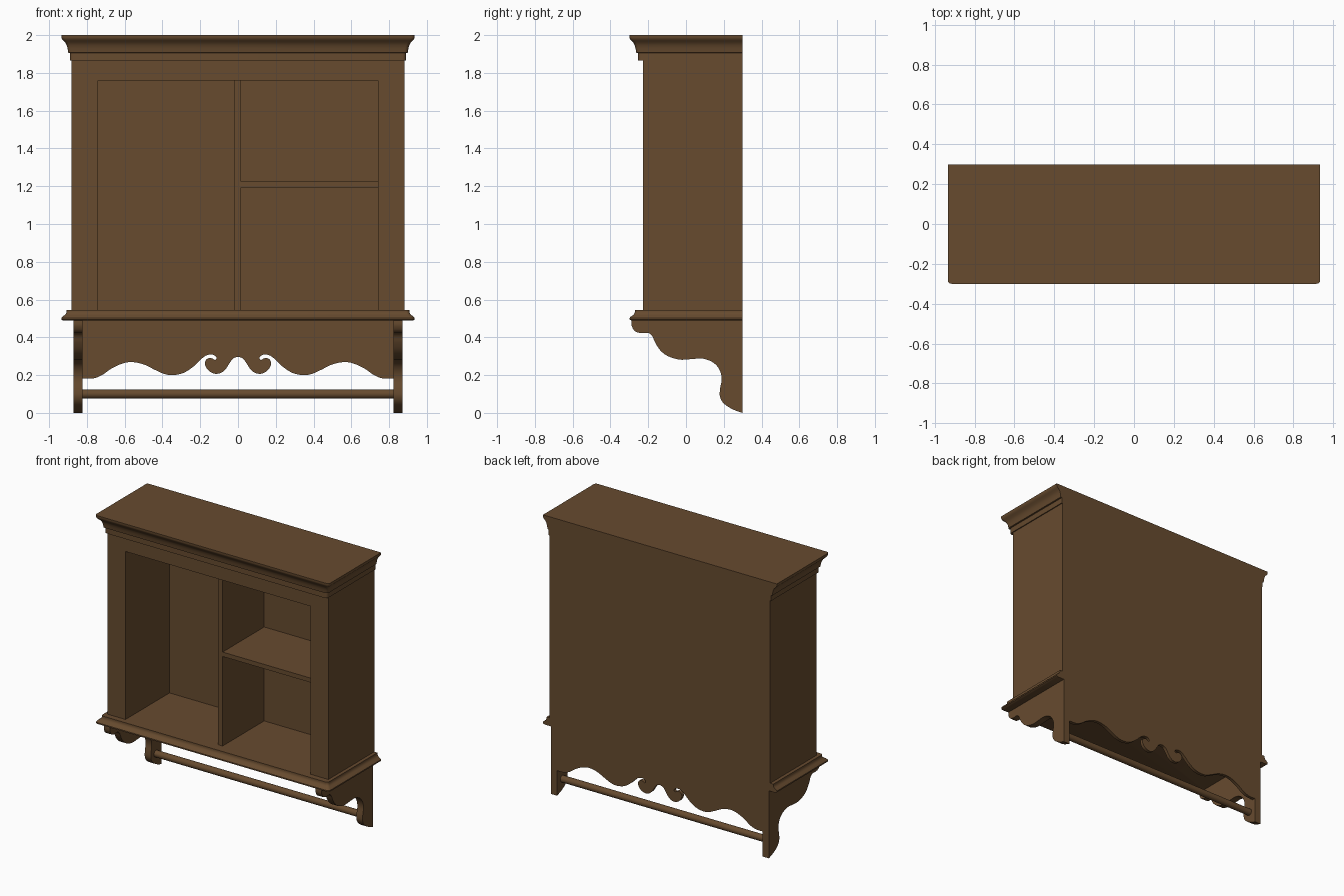
import bpy, bmesh, math
from mathutils import Vector

if "Cube" in bpy.data.objects:
    bpy.data.objects.remove(bpy.data.objects["Cube"])

wood = bpy.data.materials.new("brown_wood")
wood.diffuse_color = (0.135, 0.07, 0.028, 1)
wood.use_nodes = True
wood.node_tree.nodes["Principled BSDF"].inputs["Base Color"].default_value = wood.diffuse_color
BACK, FRONT = 0.298, -0.228


def finish(name, bm, smooth=True):
    bmesh.ops.recalc_face_normals(bm, faces=bm.faces)
    me = bpy.data.meshes.new(name)
    bm.to_mesh(me)
    bm.free()
    ob = bpy.data.objects.new(name, me)
    bpy.context.collection.objects.link(ob)
    me.materials.append(wood)
    if smooth:
        bpy.ops.object.select_all(action='DESELECT')
        ob.select_set(True)
        bpy.context.view_layer.objects.active = ob
        bpy.ops.object.shade_smooth_by_angle(angle=math.radians(35))
    return ob


def loft(name, rings, smooth=True):
    """Skin closed rings of points and cap both ends."""
    bm = bmesh.new()
    vs = [[bm.verts.new(p) for p in r] for r in rings]
    n = len(rings[0])
    for a, b in zip(vs, vs[1:]):
        for i in range(n):
            j = (i + 1) % n
            bm.faces.new((a[i], a[j], b[j], b[i]))
    bm.faces.new(vs[0])
    bm.faces.new(vs[-1])
    return finish(name, bm, smooth)


def box(name, x0, x1, y0, y1, z0, z1):
    ring = [(x0, y0), (x1, y0), (x1, y1), (x0, y1)]
    return loft(name, [[(x, y, z) for x, y in ring] for z in (z0, z1)], False)


def spline(pts, steps=4):
    """Catmull-Rom curve through 2D points."""
    p = [Vector(q) for q in pts]
    p = [p[0] * 2 - p[1]] + p + [p[-1] * 2 - p[-2]]
    out = []
    for a, b, c, d in zip(p, p[1:], p[2:], p[3:]):
        for k in range(steps):
            t = k / steps
            out.append(0.5 * (2 * b + (c - a) * t + (2 * a - 5 * b + 4 * c - d) * t * t
                              + (3 * b - a - 3 * c + d) * t ** 3))
    return out + [p[-2]]


def moulding(name, profile):
    """Profile of (half width, front y, z) run round the left, front and right sides."""
    rings = []
    for w, f, z in profile:
        r = 0.018
        arc = [(w - r + r * math.sin(a), f + r - r * math.cos(a))
               for a in (i * math.pi / 8 for i in range(5))]
        half = arc + [(w, BACK)]
        ring = half + [(-x, y) for x, y in reversed(half)]
        rings.append([(x, y, z) for x, y in ring])
    return loft(name, rings)


# crown with cove, and lower ledge
crown = [(0, 1.865), (0, 1.905), (0.01, 1.907), (0.013, 1.93), (0.018, 1.947), (0.025, 1.96),
         (0.035, 1.97), (0.043, 1.979), (0.046, 1.988), (0.046, 2.0)]
moulding("crown_moulding", [(0.889 + d, -0.254 - d, z) for d, z in crown])
ledge = [(-0.012, 0.488), (0, 0.494), (0, 0.503), (-0.006, 0.51), (-0.018, 0.518),
         (-0.025, 0.526), (-0.028, 0.535), (-0.028, 0.546)]
moulding("lower_ledge", [(0.935 + d, -0.298 - d, z) for d, z in ledge])

# cabinet body
for s, side in ((-1, "left"), (1, "right")):
    x0, x1 = sorted((s * 0.74, s * 0.882))
    box(side + "_side", x0, x1, FRONT, BACK, 0.54, 1.87)
box("top_rail", -0.74, 0.74, FRONT, 0.28, 1.76, 1.87)
box("divider", -0.018, 0.017, -0.2, 0.28, 0.54, 1.765)
box("shelf", 0.01, 0.745, -0.2, 0.28, 1.193, 1.225)

# back panel with scrolled apron edge
half = spline([(0, .297), (.025, .289), (.045, .263), (.065, .232), (.09, .212), (.12, .207),
               (.15, .219), (.17, .243), (.175, .267), (.165, .285), (.147, .291), (.132, .286),
               (.122, .28), (.114, .287), (.117, .298), (.13, .307), (.148, .309), (.172, .302),
               (.2, .28), (.24, .242), (.29, .211), (.345, .2), (.39, .206), (.44, .228),
               (.5, .257), (.56, .269), (.61, .262), (.67, .235), (.72, .2), (.77, .182),
               (.83, .182)])
right = [(p.x, p.y) for p in half] + [(0.83, 1.87)]
outline = right + [(-x, z) for x, z in reversed(right[1:])]
loft("back_panel", [[(x, y, z) for x, z in outline] for y in (0.275, BACK)])

# scrolled side brackets
curve = spline([(-.289, .49), (-.287, .46), (-.27, .432), (-.236, .422), (-.2, .423), (-.178, .405),
                (-.163, .372), (-.135, .33), (-.095, .3), (-.034, .282), (.019, .284), (.09, .287),
                (.146, .265), (.178, .227), (.189, .18), (.18, .125), (.18, .085), (.2, .05),
                (.245, .02), (BACK, 0)])
prof = [(p.x, p.y) for p in curve] + [(BACK, 0.5), (-0.285, 0.5)]
for s, side in ((-1, "left"), (1, "right")):
    loft(side + "_bracket", [[(s * x, y, z) for y, z in prof] for x in (0.822, 0.871)])

# hanging rod
circle = [(0.238 + 0.024 * math.cos(a), 0.1 + 0.024 * math.sin(a))
          for a in (i * math.tau / 24 for i in range(24))]
loft("hanging_rod", [[(x, y, z) for y, z in circle] for x in (-0.83, 0.83)])
